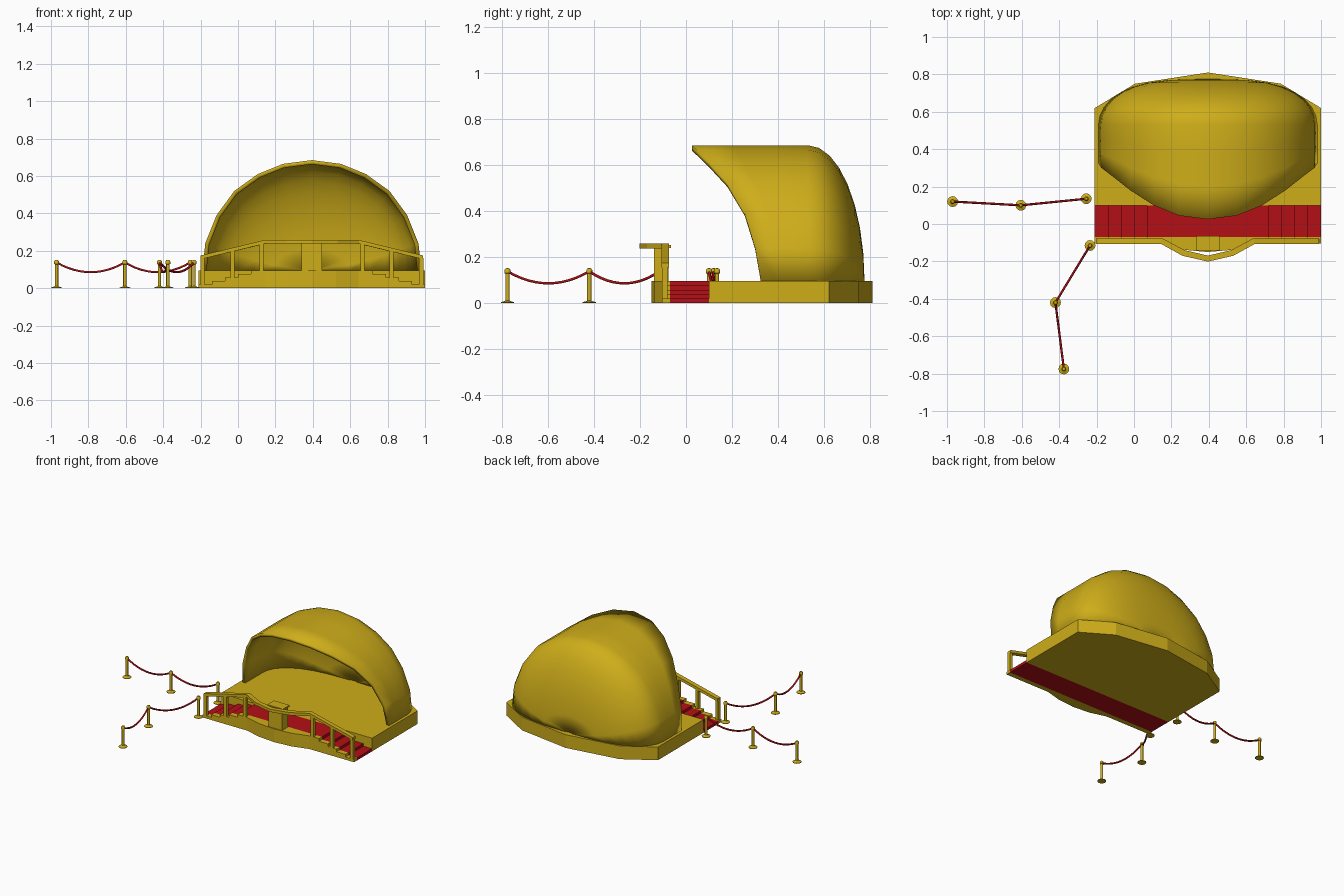
import bpy, bmesh, math
from mathutils import Vector

if "Cube" in bpy.data.objects:
    bpy.data.objects.remove(bpy.data.objects["Cube"])

CX, TOP = 0.395, 0.095      # stage centre line and deck height


def material(name, rgb):
    m = bpy.data.materials.new(name)
    m.diffuse_color = (*rgb, 1)
    m.use_nodes = True
    m.node_tree.nodes["Principled BSDF"].inputs["Base Color"].default_value = m.diffuse_color
    return m


GOLD = material("gold", (0.62, 0.42, 0.01))
RED = material("red", (0.45, 0.005, 0.008))


def finish(name, bm, mat, angle=None):
    bmesh.ops.recalc_face_normals(bm, faces=bm.faces)
    me = bpy.data.meshes.new(name)
    bm.to_mesh(me)
    bm.free()
    ob = bpy.data.objects.new(name, me)
    bpy.context.collection.objects.link(ob)
    me.materials.append(mat)
    if angle:
        bpy.ops.object.select_all(action='DESELECT')
        ob.select_set(True)
        bpy.context.view_layer.objects.active = ob
        bpy.ops.object.shade_smooth_by_angle(angle=math.radians(angle))
    return ob


def prism(name, pts, axis, lo, hi, mat):
    """Extrude a 2D outline along y (outline in xz) or z (outline in xy)."""
    bm = bmesh.new()
    place = (lambda a, b, t: (a, t, b)) if axis == 'y' else (lambda a, b, t: (a, b, t))
    f = bm.faces.new([bm.verts.new(place(a, b, lo)) for a, b in pts])
    ext = bmesh.ops.extrude_face_region(bm, geom=[f])
    move = Vector(place(0, 0, hi - lo))
    bmesh.ops.translate(bm, vec=move, verts=[v for v in ext['geom'] if isinstance(v, bmesh.types.BMVert)])
    return finish(name, bm, mat)


def box(name, x0, x1, y0, y1, z0, z1, mat=GOLD):
    return prism(name, [(x0, y0), (x1, y0), (x1, y1), (x0, y1)], 'z', z0, z1, mat)


def mirrored(half):
    """Mirror (dx, v) points about the stage centre; the last one lies on it."""
    return [(CX - d, v) for d, v in half] + [(CX + d, v) for d, v in half[-2::-1]]


# Stage floor
prism("stage_floor", mirrored([(0.605, 0.10), (0.605, 0.62), (0.39, 0.75), (0, 0.81)]),
      'z', 0, TOP, GOLD)

# Walkway with five steps at both ends, and its front curb
steps = [(0.605, 0)]
for i in range(5):
    d = 0.605 - 0.07 * i
    steps += [(d, TOP * (i + 1) / 5)] if i == 0 else [(d, TOP * i / 5), (d, TOP * (i + 1) / 5)]
steps.append((0, TOP))
prism("red_walkway", mirrored(steps), 'y', -0.07, 0.10, RED)
prism("front_curb", mirrored(steps), 'y', -0.105, -0.07, GOLD)
prism("balcony_floor", mirrored([(0.25, -0.105), (0.13, -0.138), (0, -0.15)]), 'z', 0, TOP, GOLD)

# Speaker's stand
box("podium", CX - 0.055, CX + 0.055, -0.14, -0.075, TOP, 0.24)
box("podium_top", CX - 0.062, CX + 0.062, -0.142, -0.065, 0.24, 0.252)

# Shell: arch half profile as (half width, height, front edge y)
half = [(0.585, 0, 0.325), (0.57, 0.145, 0.30), (0.51, 0.295, 0.255), (0.415, 0.425, 0.18),
        (0.29, 0.515, 0.10), (0.155, 0.57, 0.045), (0, 0.59, 0.025)]
arch = [(-d, h, y) for d, h, y in half] + half[-2::-1]
bm = bmesh.new()
BACK, N = 0.53, 9
rows = []
for t in (0, 0.35, 0.7):
    rows.append([bm.verts.new((CX + d, y + (BACK - y) * t, TOP + h)) for d, h, y in arch])
for k in range(N):
    a = math.radians(89.5) * k / (N - 1)
    c = math.cos(a)
    rows.append([bm.verts.new((CX + d * c ** 0.65, BACK + 0.245 * math.sin(a), TOP + h * c))
                 for d, h, y in arch])
for r, s in zip(rows, rows[1:]):
    for i in range(len(arch) - 1):
        bm.faces.new((r[i], r[i + 1], s[i + 1], s[i]))
# Thickness: offset copy inside, closed along the open edge
bmesh.ops.recalc_face_normals(bm, faces=bm.faces)
if bm.faces[5].normal.z < 0:
    bmesh.ops.reverse_faces(bm, faces=bm.faces)
shell = finish("stage_shell", bm, GOLD, 35)
mod = shell.modifiers.new("thickness", 'SOLIDIFY')
centre = shell.data.polygons[5]
mod.thickness = 0.022
mod.offset = -1 if centre.normal.z > 0 else 1


# Handrail: swept rectangle following slopes and balcony bulge
def rail(name, path, w, h):
    bm = bmesh.new()
    rings = []
    for i, p in enumerate(path):
        a, b = Vector(path[max(i - 1, 0)]), Vector(path[min(i + 1, len(path) - 1)])
        d = b - a
        side = Vector((-d.y, d.x, 0)).normalized() * w / 2
        up = Vector((0, 0, h / 2))
        p = Vector(p)
        rings.append([bm.verts.new(p + s * side + u * up)
                      for s, u in ((-1, -1), (1, -1), (1, 1), (-1, 1))])
    for r, s in zip(rings, rings[1:]):
        for i in range(4):
            bm.faces.new((r[i], r[(i + 1) % 4], s[(i + 1) % 4], s[i]))
    bm.faces.new(rings[0])
    bm.faces.new(rings[-1])
    return finish(name, bm, GOLD)


left = [(0.595, -0.09, 0.165), (0.25, -0.09, 0.248), (0.13, -0.155, 0.248)]
path = ([(CX - d, y, z) for d, y, z in left] + [(CX, -0.185, 0.248)]
        + [(CX + d, y, z) for d, y, z in reversed(left)])
rail("handrail", path, 0.032, 0.02)

# Handrail posts, standing on the curb steps
for side in (-1, 1):
    for n, (d, z0, z1) in enumerate([(0.585, 0, 0.163), (0.425, 0.04, 0.2), (0.27, 0.08, 0.24)]):
        x = CX + side * d
        box(f"rail_post_{'left' if side < 0 else 'right'}_{n}", x - 0.011, x + 0.011,
            -0.105, -0.08, z0, z1)


# Barrier posts (lathed) and sagging ropes
def lathe(name, profile, x, y, sides=12):
    bm = bmesh.new()
    vs = [bm.verts.new((r, 0, z)) for r, z in profile]
    es = [bm.edges.new(e) for e in zip(vs, vs[1:])]
    bmesh.ops.spin(bm, geom=vs + es, cent=(0, 0, 0), axis=(0, 0, 1),
                   angle=math.tau, steps=sides, use_duplicate=False)
    bmesh.ops.remove_doubles(bm, verts=bm.verts, dist=1e-5)
    ob = finish(name, bm, GOLD, 40)
    ob.location = (x, y, 0)


def rope(name, a, b):
    cu = bpy.data.curves.new(name, 'CURVE')
    cu.dimensions = '3D'
    cu.bevel_depth, cu.bevel_resolution = 0.006, 1
    sp = cu.splines.new('POLY')
    n = 12
    sp.points.add(n)
    for i, p in enumerate(sp.points):
        t = i / n
        p.co = (a[0] + (b[0] - a[0]) * t, a[1] + (b[1] - a[1]) * t,
                0.138 - 0.052 * 4 * t * (1 - t), 1)
    sp.use_smooth = True
    ob = bpy.data.objects.new(name, cu)
    bpy.context.collection.objects.link(ob)
    cu.materials.append(RED)


POST = [(0, 0), (0.029, 0), (0.029, 0.004), (0.012, 0.009), (0.009, 0.012), (0.009, 0.128),
        (0.013, 0.13), (0.013, 0.144), (0.008, 0.151), (0, 0.152)]
rows = {"side": [(-0.97, 0.12), (-0.605, 0.10), (-0.255, 0.135)],
        "front": [(-0.235, -0.115), (-0.42, -0.42), (-0.375, -0.775)]}
for row, spots in rows.items():
    for i, (x, y) in enumerate(spots):
        lathe(f"barrier_post_{row}_{i}", POST, x, y)
        if i:
            rope(f"rope_{row}_{i}", spots[i - 1], (x, y))
